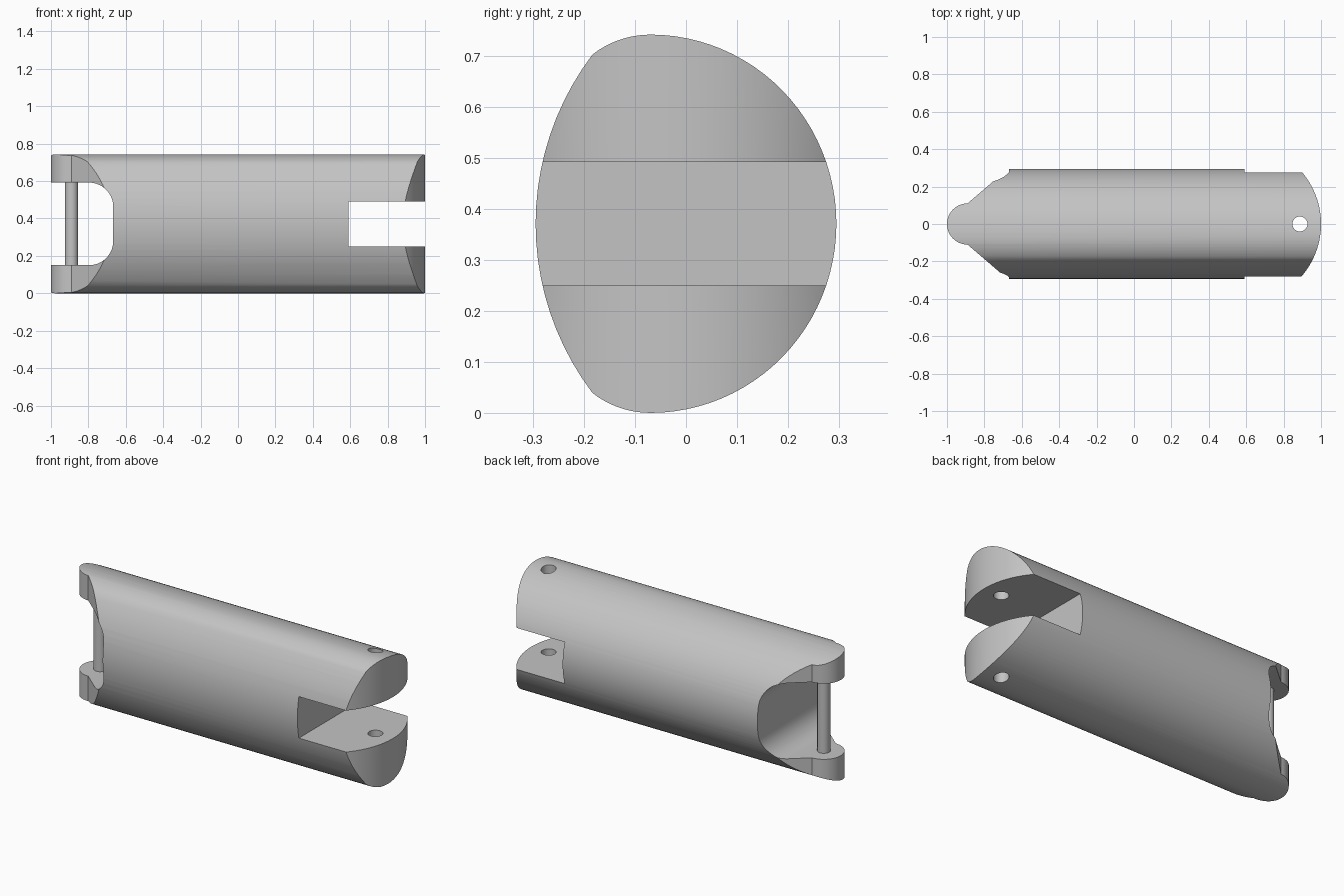
import bpy, bmesh, math
from mathutils import Vector

if "Cube" in bpy.data.objects:
    bpy.data.objects.remove(bpy.data.objects["Cube"])

MID = 0.371          # half height of the segment
PIVOT_X = -0.89      # pin axis

grey = bpy.data.materials.new("light_grey")
grey.diffuse_color = (0.55, 0.55, 0.55, 1)
grey.use_nodes = True
grey.node_tree.nodes["Principled BSDF"].inputs["Base Color"].default_value = grey.diffuse_color


def arc(cx, cy, rx, ry, a0, a1, n):
    """Points on an elliptical arc, angles in degrees."""
    pts = []
    for i in range(n + 1):
        a = math.radians(a0 + (a1 - a0) * i / n)
        pts.append((cx + rx * math.cos(a), cy + ry * math.sin(a)))
    return pts


def prism(name, pts, place, along):
    """Extrude a closed 2D outline; place maps (u, v) to a 3D start point."""
    bm = bmesh.new()
    face = bm.faces.new([bm.verts.new(place(u, v)) for u, v in pts])
    new = bmesh.ops.extrude_face_region(bm, geom=[face])["geom"]
    bmesh.ops.translate(bm, vec=Vector(along),
                        verts=[g for g in new if isinstance(g, bmesh.types.BMVert)])
    bmesh.ops.recalc_face_normals(bm, faces=bm.faces)
    me = bpy.data.meshes.new(name)
    bm.to_mesh(me)
    bm.free()
    ob = bpy.data.objects.new(name, me)
    bpy.context.collection.objects.link(ob)
    me.materials.append(grey)
    return ob


def activate(ob):
    bpy.ops.object.select_all(action='DESELECT')
    ob.select_set(True)
    bpy.context.view_layer.objects.active = ob


def cut(ob, tool, operation):
    """Apply a boolean and throw the tool away."""
    mod = ob.modifiers.new("cut", 'BOOLEAN')
    mod.operation, mod.solver, mod.object = operation, 'EXACT', tool
    activate(ob)
    bpy.ops.object.modifier_apply(modifier=mod.name)
    bpy.data.objects.remove(tool, do_unlink=True)


# Body: egg-shaped cross-section, lower half then mirrored upwards
lean = math.degrees(math.asin(0.331 / 0.55))
dip = math.degrees(math.asin(0.115 / 0.185))
lower = arc(0.255, MID, 0.55, 0.55, 180, 180 + lean, 10)
lower += arc(-0.07, 0.185, 0.185, 0.185, 270 - dip, 270, 7)[1:]
lower += arc(-0.07, MID, 0.365, MID, 270, 360, 24)[1:]
section = lower + [(y, 2 * MID - z) for y, z in reversed(lower[1:-1])]
body = prism("finger_segment_body", section, lambda y, z: (-1.05, y, z), (2.1, 0, 0))

# Plan outline: round lug, tapered shoulders, bowed right end
bow = math.degrees(math.asin(0.32 / 0.428))
plan = arc(PIVOT_X, 0, 0.11, 0.11, 90, 270, 32)
plan += [(-0.64, -0.325), (0.572 + 0.284, -0.325)]
plan += arc(0.572, 0, 0.428, 0.428, -bow, bow, 40)
plan += [(0.572 + 0.284, 0.325), (-0.64, 0.325)]
cut(body, prism("plan_tool", plan, lambda x, y: (x, y, -0.1), (0, 0, 1)), 'INTERSECT')

# Rounded opening between the two pin lugs
r, x_end, z0, z1 = 0.13, -0.667, 0.15, 0.592
opening = [(-1.2, z1), (-1.2, z0)]
opening += arc(x_end - r, z0 + r, r, r, -90, 0, 14)
opening += arc(x_end - r, z1 - r, r, r, 0, 90, 14)
cut(body, prism("opening_tool", opening, lambda x, z: (x, -0.5, z), (0, 1, 0)), 'DIFFERENCE')

# Straight slot in the fork end
slot = [(0.59, 0.25), (1.2, 0.25), (1.2, 0.492), (0.59, 0.492)]
cut(body, prism("slot_tool", slot, lambda x, z: (x, -0.5, z), (0, 1, 0)), 'DIFFERENCE')

# Hinge hole through both fork prongs
hole = arc(0.887, 0, 0.04, 0.04, 0, 360, 32)[:-1]
cut(body, prism("hole_tool", hole, lambda x, y: (x, y, -0.1), (0, 0, 1)), 'DIFFERENCE')

# Hinge pin between the lugs
rod = arc(PIVOT_X, 0, 0.035, 0.035, 0, 360, 32)[:-1]
pin = prism("hinge_pin", rod, lambda x, y: (x, y, 0.14), (0, 0, 0.462))

for ob in (body, pin):
    activate(ob)
    bpy.ops.object.shade_smooth_by_angle(angle=math.radians(25))
